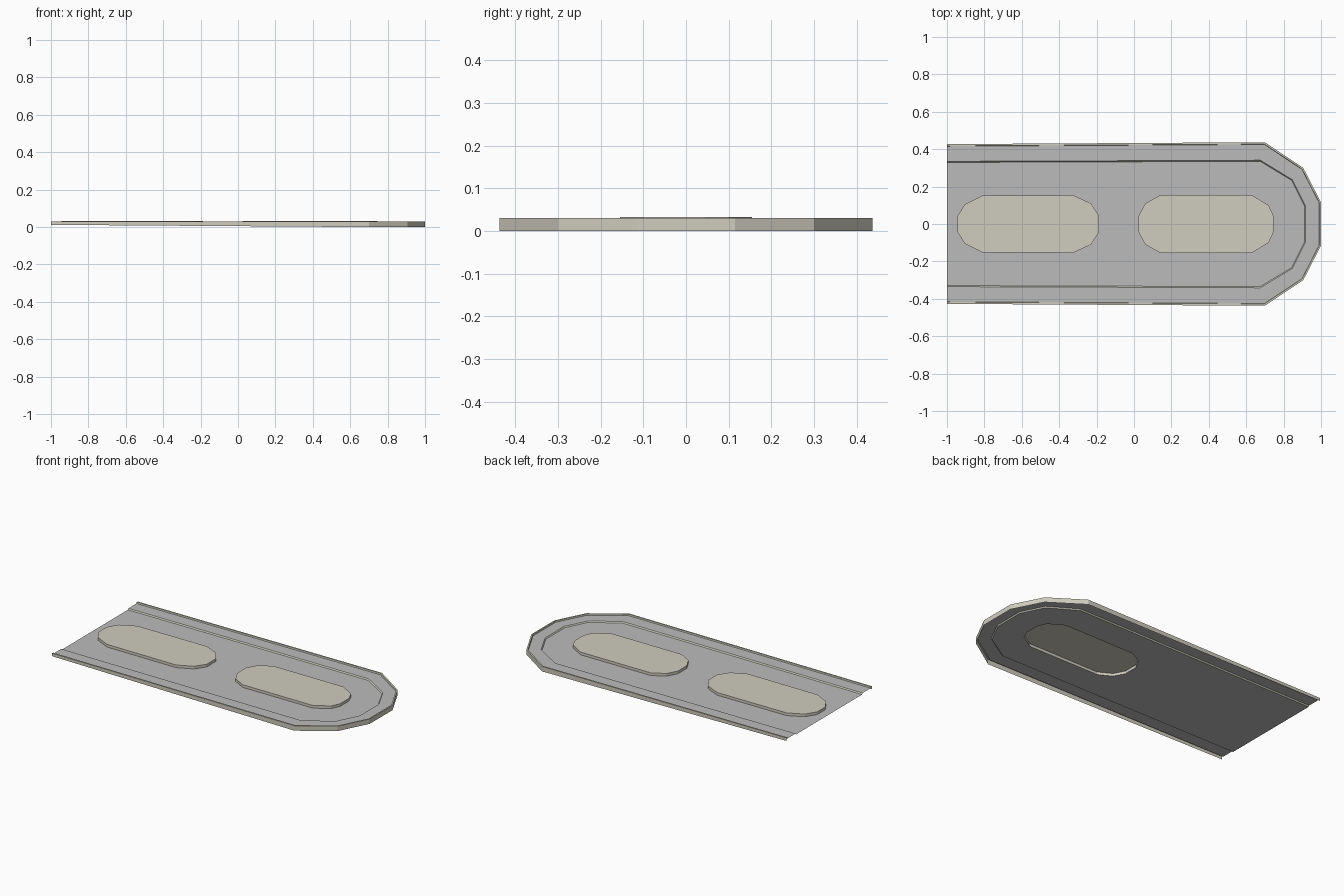
import bpy, bmesh

if "Cube" in bpy.data.objects:
    bpy.data.objects.remove(bpy.data.objects["Cube"])


def material(name, rgb):
    m = bpy.data.materials.new(name)
    m.diffuse_color = (*rgb, 1)
    m.use_nodes = True
    m.node_tree.nodes["Principled BSDF"].inputs["Base Color"].default_value = m.diffuse_color
    return m


TAN = material("tan_stone", (0.63, 0.61, 0.52))
GREY = material("grey_paving", (0.5, 0.5, 0.5))


def finish(bm, name, mat):
    me = bpy.data.meshes.new(name)
    bm.normal_update()
    bm.to_mesh(me)
    bm.free()
    me.materials.append(mat)
    ob = bpy.data.objects.new(name, me)
    bpy.context.collection.objects.link(ob)
    return ob


def mirrored(half):
    # half runs left to right with y > 0; the result goes clockwise seen from above
    return half + [(x, -y) for x, y in reversed(half)]


outer = mirrored([(-1, 0.427), (0.7, 0.437), (0.905, 0.3), (1, 0.115)])
ring = mirrored([(-1, 0.332), (0.675, 0.338), (0.845, 0.235), (0.915, 0.095)])


def skirt_z(x):
    # underside of the kerb rises toward the open end
    return max(0, 0.012 * (0.7 - x) / 1.7)


def loop_at(t, z):
    # outline blended from the outer edge (t=0) to the inner ring (t=1)
    pts = []
    for (ax, ay), (bx, by) in zip(outer, ring):
        x = ax + (bx - ax) * t
        pts.append((x, ay + (by - ay) * t, skirt_z(x) if z is None else z))
    return pts


def strips(name, mat, loops):
    # open band of faces joining successive outlines, left end stays open
    bm = bmesh.new()
    rows = [[bm.verts.new(p) for p in lp] for lp in loops]
    for a, b in zip(rows, rows[1:]):
        for i in range(len(a) - 1):
            bm.faces.new((a[i], b[i], b[i + 1], a[i + 1]))
    bmesh.ops.reverse_faces(bm, faces=bm.faces)
    bm.normal_update()
    if sum(f.normal.z * f.calc_area() for f in bm.faces) < 0:
        bmesh.ops.reverse_faces(bm, faces=bm.faces)
    return finish(bm, name, mat)


BAND_Z, FLOOR_Z, KERB_Z, TOP_Z = 0.023, 0.016, 0.031, 0.033

# Outer kerb: skirt, narrow top and inner drop
strips("outer_kerb", TAN, [loop_at(0, None), loop_at(0, KERB_Z),
                           loop_at(0.1, KERB_Z), loop_at(0.12, BAND_Z)])
# Raised border paving and the thin step down to the floor
strips("border_paving", GREY, [loop_at(0.12, BAND_Z), loop_at(0.97, BAND_Z)])
strips("inner_step", TAN, [loop_at(0.97, BAND_Z), loop_at(1.03, FLOOR_Z)])

left_outline = mirrored([(-0.945, 0.04), (-0.905, 0.105), (-0.81, 0.152),
                         (-0.325, 0.154), (-0.23, 0.11), (-0.187, 0.045)])
right_outline = mirrored([(0.025, 0.045), (0.06, 0.11), (0.14, 0.154),
                          (0.63, 0.154), (0.72, 0.1), (0.745, 0.045)])

# Floor, open beneath the right island
bm = bmesh.new()
edges = []
for pts in (loop_at(1.03, FLOOR_Z), [(x, y, FLOOR_Z) for x, y in right_outline]):
    vs = [bm.verts.new(p) for p in pts]
    edges += [bm.edges.new((vs[i - 1], vs[i])) for i in range(len(vs))]
bmesh.ops.triangle_fill(bm, edges=edges, use_beauty=True, normal=(0, 0, 1))
bm.normal_update()
bmesh.ops.reverse_faces(bm, faces=[f for f in bm.faces if f.normal.z < 0])
bmesh.ops.dissolve_limit(bm, angle_limit=0.01, verts=[], edges=bm.edges)
finish(bm, "floor", GREY)

# Raised islands: flat cap and side walls
for name, outline in (("left_island", left_outline), ("right_island", right_outline)):
    bm = bmesh.new()
    top = [bm.verts.new((x, y, TOP_Z)) for x, y in outline]
    low = [bm.verts.new((x, y, FLOOR_Z)) for x, y in outline]
    bm.faces.new(top[::-1])
    for i in range(len(top)):
        bm.faces.new((top[i - 1], top[i], low[i], low[i - 1]))
    finish(bm, name, TAN)
